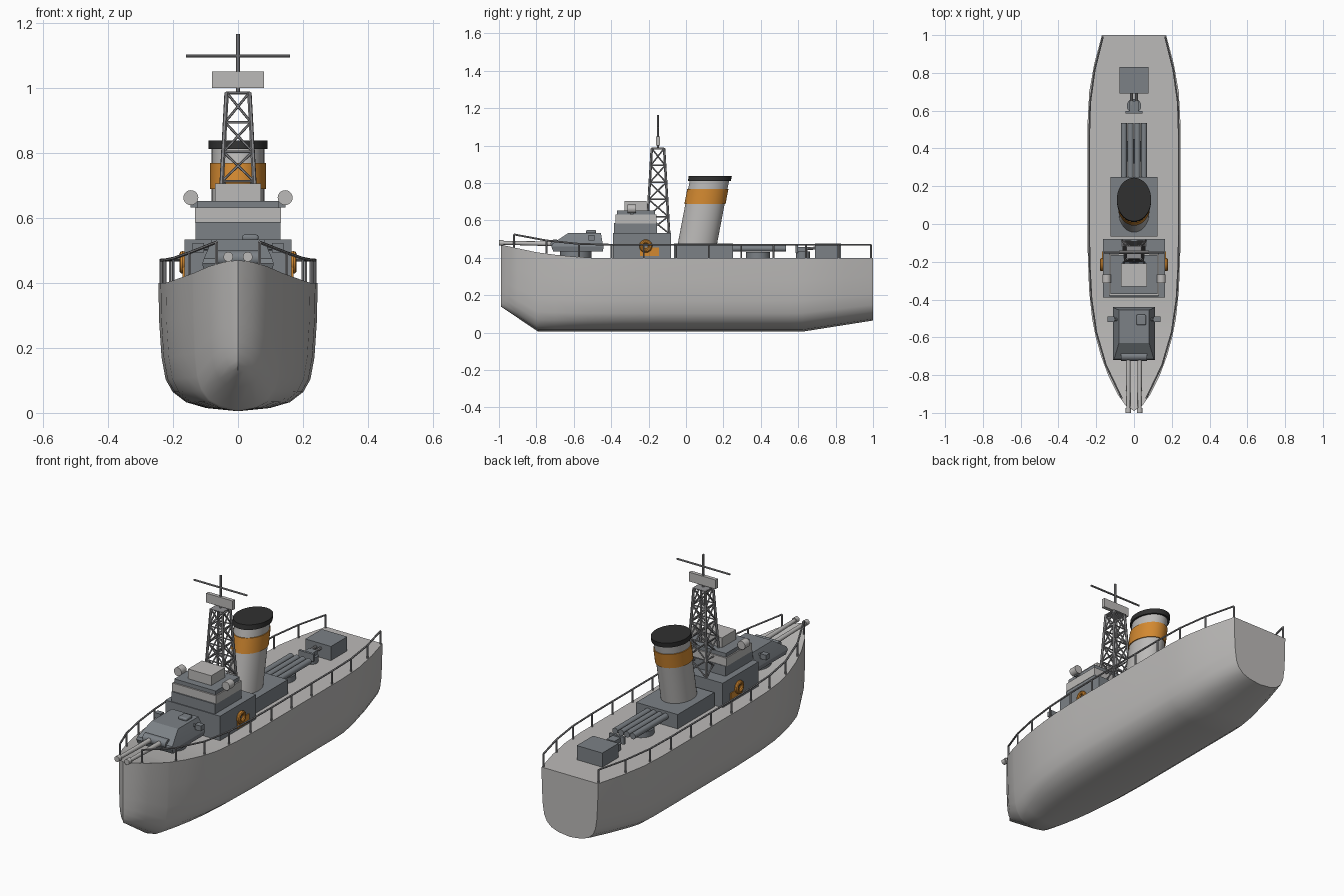
import bpy, bmesh, math
from mathutils import Vector

if "Cube" in bpy.data.objects:
    bpy.data.objects.remove(bpy.data.objects["Cube"])


def material(name, r, g, b):
    m = bpy.data.materials.new(name)
    m.use_nodes = True
    m.diffuse_color = (r, g, b, 1)
    m.node_tree.nodes["Principled BSDF"].inputs["Base Color"].default_value = (r, g, b, 1)
    return m


LIGHT = material("light grey", .50, .49, .48)
SLATE = material("slate grey", .20, .22, .24)
STEEL = material("steel grey", .28, .28, .29)
ORANGE = material("orange", .65, .25, .03)
BLACK = material("black", .03, .03, .03)


def finish(bm, name, mat, angle=35):
    bmesh.ops.remove_doubles(bm, verts=bm.verts, dist=1e-5)
    bmesh.ops.recalc_face_normals(bm, faces=bm.faces)
    me = bpy.data.meshes.new(name)
    bm.to_mesh(me)
    bm.free()
    ob = bpy.data.objects.new(name, me)
    bpy.context.collection.objects.link(ob)
    me.materials.append(mat)
    bpy.ops.object.select_all(action='DESELECT')
    ob.select_set(True)
    bpy.context.view_layer.objects.active = ob
    bpy.ops.object.shade_smooth_by_angle(angle=math.radians(angle))
    return ob


def loft(name, rings, mat, angle=35):
    """Skin a list of closed rings and cap both ends."""
    bm = bmesh.new()
    rows = [[bm.verts.new(p) for p in ring] for ring in rings]
    n = len(rows[0])
    for a, b in zip(rows, rows[1:]):
        for i in range(n):
            j = (i + 1) % n
            bm.faces.new((a[i], a[j], b[j], b[i]))
    bm.faces.new(rows[0])
    bm.faces.new(rows[-1])
    return finish(bm, name, mat, angle)


def rect(hx, y0, y1, z, x=0):
    return [(x - hx, y0, z), (x + hx, y0, z), (x + hx, y1, z), (x - hx, y1, z)]


def box(name, hx, y0, y1, z0, z1, mat, x=0):
    return loft(name, [rect(hx, y0, y1, z0, x), rect(hx, y0, y1, z1, x)], mat)


def add_rod(bm, a, b, r, r2=None, n=8):
    a, b = Vector(a), Vector(b)
    d = b - a
    M = d.to_track_quat('Z', 'Y').to_matrix().to_4x4()
    M.translation = (a + b) / 2
    bmesh.ops.create_cone(bm, cap_ends=True, segments=n, radius1=r,
                          radius2=r if r2 is None else r2, depth=d.length, matrix=M)


def rods(name, items, mat, n=8):
    bm = bmesh.new()
    for a, b, r in items:
        add_rod(bm, a, b, r, n=n)
    return finish(bm, name, mat)


def lerp(table, t):
    for (a, u), (b, v) in zip(table, table[1:]):
        if t <= b:
            return u + (v - u) * (t - a) / (b - a)
    return table[-1][1]


# Hull: half breadth, deck height and keel height along the length
BEAM = [(-.99, 0), (-.96, .045), (-.9, .088), (-.8, .137), (-.7, .174), (-.6, .202), (-.5, .222),
        (-.35, .238), (-.15, .245), (.55, .245), (.7, .237), (.85, .21), (1, .17)]
SHEER = [(-.99, .47), (-.8, .43), (-.65, .41), (-.5, .40), (1, .40)]
KEEL = [(-.99, .14), (-.79, .005), (.62, .005), (1, .065)]
SECTION = [(1, 1), (.99, .7), (.96, .42), (.91, .25), (.82, .15), (.65, .07), (.4, .025), (0, 0)]

stations = sorted({y for y, _ in BEAM} | {-.79, .62, .1})
hull_rings = []
for y in stations:
    w, d, k = lerp(BEAM, y), lerp(SHEER, y), lerp(KEEL, y)
    side = [(w * f, y, k + (d - k) * h) for f, h in SECTION]
    hull_rings.append(side + [(-px, py, pz) for px, py, pz in side[-2::-1]])
bm = bmesh.new()
rows = [[bm.verts.new(p) for p in ring] for ring in hull_rings]
for a, b in zip(rows, rows[1:]):
    for i in range(len(a)):
        j = (i + 1) % len(a)
        bm.faces.new((a[i], a[j], b[j], b[i]))
bm.faces.new(rows[-1])
bmesh.ops.dissolve_degenerate(bm, dist=1e-5, edges=bm.edges)
finish(bm, "hull", LIGHT, 40)

# Deck railings
for s, side in ((1, "left"), (-1, "right")):
    items = []
    tops = []
    for i in range(12):
        y = -.92 + i * .1736
        x, z = s * (lerp(BEAM, y) - .008), lerp(SHEER, y)
        tops.append((x, y, z + .07))
        items.append(((x, y, z - .005), (x, y, z + .07), .005))
    items += [(a, b, .005) for a, b in zip(tops, tops[1:])]
    rods(side + "_railing", items, STEEL, 6)

# Forward gun turret
rods("turret_base", [((0, -.59, .39), (0, -.59, .44), .085)], SLATE, 24)
loft("turret", [rect(.105, -.71, -.445, .435), rect(.11, -.72, -.44, .46),
                rect(.105, -.715, -.445, .475), rect(.08, -.63, -.455, .533)], SLATE, 10)
hatch = box("turret_hatch", .025, -.535, -.48, .53, .548, SLATE, .038)
bev = hatch.modifiers.new("soft_corners", 'BEVEL')
bev.width, bev.segments = .006, 2
rods("turret_sight_arm", [((-.125, -.505, .508), (.125, -.505, .508), .008)], SLATE)
for s in (1, -1):
    box("turret_sight", .018, -.52, -.49, .494, .522, SLATE, s * .122)
rods("gun_mantlet", [((-.07, -.7, .475), (.07, -.7, .475), .024)], SLATE, 16)
for s in (1, -1):
    x = s * .03
    bm = bmesh.new()
    add_rod(bm, (x, -.7, .475), (x, -.98, .48), .013, .01, 12)
    add_rod(bm, (x, -.975, .48), (x, -1, .48), .015, n=12)
    finish(bm, "forward_gun_barrel", LIGHT)

# Bridge superstructure
box("forward_deckhouse", .165, -.39, -.08, .39, .533, SLATE)
loft("bridge_lower", [rect(.13, -.385, -.155, .53), rect(.13, -.385, -.155, .587)], SLATE)
box("bridge_window_band", .132, -.378, -.158, .585, .631, LIGHT)
box("bridge_roof", .125, -.37, -.165, .63, .652, SLATE)
box("bridge_top_house", .07, -.33, -.21, .65, .705, LIGHT)
for s in (1, -1):
    rods("searchlight", [((s * .145, -.312, .662), (s * .145, -.268, .662), .023)], LIGHT, 20)
    box("searchlight_bracket", .014, -.3, -.28, .632, .65, SLATE, s * .132)

# Life rings on the deckhouse sides
for s in (1, -1):
    bpy.ops.mesh.primitive_torus_add(location=(s * .17, -.215, .463), rotation=(0, math.pi / 2, 0),
                                     major_radius=.024, minor_radius=.011,
                                     major_segments=24, minor_segments=10)
    ring = bpy.context.object
    ring.name = "life_ring"
    ring.data.materials.append(ORANGE)
    bpy.ops.object.shade_smooth_by_angle()
    box("life_ring_locker", .004, -.245, -.145, .41, .455, ORANGE, s * .166)

# Lattice mast
MY, Z0, Z1, BAYS = -.15, .53, .985, 5


def leg(sx, sy, t):
    return (sx * (.06 - .025 * t), MY + sy * (.06 - .027 * t), Z0 + (Z1 - Z0) * t)


corners = [(-1, -1), (1, -1), (1, 1), (-1, 1)]
items = [(leg(*c, 0), leg(*c, 1), .007) for c in corners]
for i in range(BAYS):
    t, u = i / BAYS, (i + 1) / BAYS
    for c, d in zip(corners, corners[1:] + corners[:1]):
        items += [(leg(*c, t), leg(*d, u), .004), (leg(*d, t), leg(*c, u), .004),
                  (leg(*c, u), leg(*d, u), .004)]
rods("lattice_mast", items, STEEL, 6)
box("mast_cap", .035, MY - .033, MY + .033, .98, .988, STEEL)
rods("mast_pole", [((0, MY, .98), (0, MY, 1.165), .006)], STEEL)
rods("mast_yard", [((-.16, MY, 1.098), (.16, MY, 1.098), .005)], STEEL)
box("radar_panel", .08, MY - .01, MY + .01, 1.0, 1.05, LIGHT)

# Raked funnel on the middle deckhouse
box("middle_deckhouse", .125, -.065, .25, .39, .478, SLATE)


def oval(z, grow=0):
    cy = .062 + (z - .48) * .19
    rx, ry = .081 + grow, .105 + grow
    return [(rx * math.cos(a), cy + ry * math.sin(a), z)
            for a in (math.tau * i / 40 for i in range(40))]


loft("funnel", [oval(.47), oval(.82)], LIGHT)
loft("funnel_band", [oval(.688, .005), oval(.768, .005)], ORANGE)
loft("funnel_cap", [oval(.812, .01), oval(.838, .01)], BLACK)

# Torpedo mount
rods("torpedo_turntable", [((0, .385, .39), (0, .385, .43), .065)], SLATE, 24)
rods("torpedo_tubes", [((x * .0355, .24, .45), (x * .0355, .535, .45), .0165)
                       for x in (-1.5, -.5, .5, 1.5)], SLATE, 14)

# Aft light gun and stern locker
rods("aft_gun_base", [((0, .625, .39), (0, .625, .435), .038)], SLATE, 20)
box("aft_gun_shield", .045, .585, .598, .425, .465, SLATE)
box("aft_gun_body", .024, .595, .65, .425, .458, SLATE)
rods("aft_gun_barrels", [((x, .62, .45), (x, .71, .452), .008) for x in (-.014, .014)], STEEL)
box("stern_locker", .077, .69, .83, .39, .477, SLATE)
